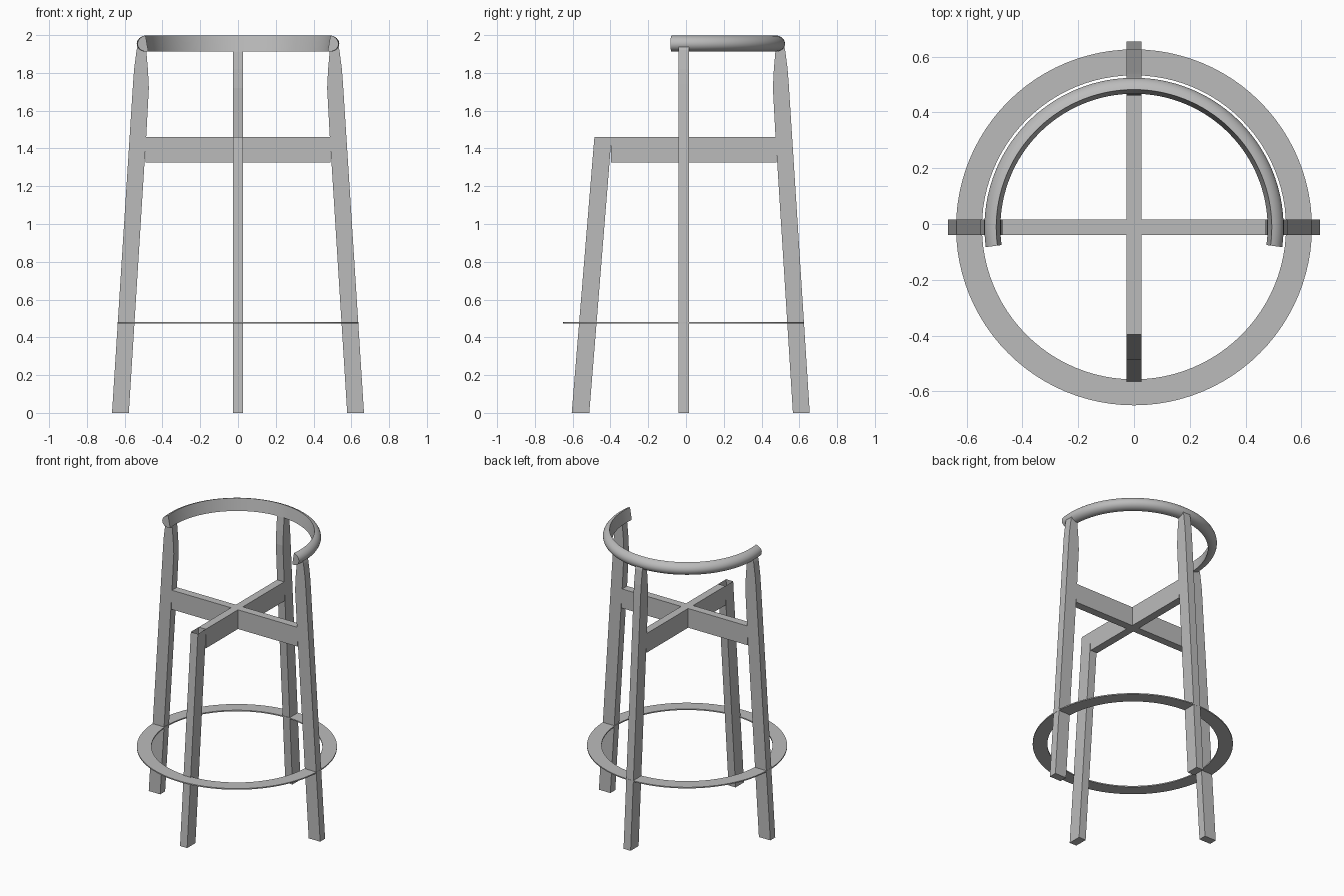
import bpy, bmesh, math
from mathutils import Matrix, Vector

if "Cube" in bpy.data.objects:
    bpy.data.objects.remove(bpy.data.objects["Cube"])

CENTRE = Vector((0, -0.012, 0))
WIDTH = 0.055

grey = bpy.data.materials.new("neutral_grey")
grey.use_nodes = True
grey.diffuse_color = (0.5, 0.5, 0.5, 1)
grey.node_tree.nodes["Principled BSDF"].inputs["Base Color"].default_value = (0.5, 0.5, 0.5, 1)


def finish(name, bm):
    bmesh.ops.translate(bm, verts=bm.verts, vec=CENTRE)
    mesh = bpy.data.meshes.new(name)
    bm.to_mesh(mesh)
    bm.free()
    mesh.materials.append(grey)
    obj = bpy.data.objects.new(name, mesh)
    bpy.context.collection.objects.link(obj)
    return obj


def slab(name, profile, angle, open_top=False):
    """Extrude a (radius, height) outline to the timber width and turn it about z."""
    bm = bmesh.new()
    face = bm.faces.new([bm.verts.new((r, -WIDTH / 2, z)) for r, z in profile])
    extruded = bmesh.ops.extrude_face_region(bm, geom=[face])["geom"]
    moved = [v for v in extruded if isinstance(v, bmesh.types.BMVert)]
    bmesh.ops.translate(bm, verts=moved, vec=(0, WIDTH, 0))
    bmesh.ops.recalc_face_normals(bm, faces=bm.faces)
    if open_top:
        top = max(bm.faces, key=lambda f: f.calc_center_median().z)
        bmesh.ops.delete(bm, geom=[top], context="FACES")
    bmesh.ops.rotate(bm, verts=bm.verts, matrix=Matrix.Rotation(math.radians(angle), 3, "Z"))
    return finish(name, bm)


def sweep(name, profile, start, end, steps):
    """Turn a closed (radius, height) section about z, capping a partial turn."""
    full = end - start >= 360
    bm = bmesh.new()
    rings = []
    for i in range(steps if full else steps + 1):
        a = math.radians(start + (end - start) * i / steps)
        rings.append([bm.verts.new((r * math.cos(a), r * math.sin(a), z)) for r, z in profile])
    n = len(profile)
    for i in range(steps):
        a, b = rings[i], rings[(i + 1) % len(rings)]
        for j in range(n):
            k = (j + 1) % n
            bm.faces.new((a[j], b[j], b[k], a[k]))
    if not full:
        bm.faces.new(rings[0])
        bm.faces.new(rings[-1])
    bmesh.ops.recalc_face_normals(bm, faces=bm.faces)
    obj = finish(name, bm)
    bpy.ops.object.select_all(action="DESELECT")
    obj.select_set(True)
    bpy.context.view_layer.objects.active = obj
    bpy.ops.object.shade_smooth_by_angle(angle=math.radians(35))
    return obj


# Tall legs that rise to the back rail
tall = [(0.578, 0), (0.667, 0), (0.556, 1.74), (0.55, 1.82), (0.537, 1.92), (0.526, 1.96),
        (0.494, 1.96), (0.485, 1.91), (0.477, 1.82), (0.472, 1.72), (0.486, 1.46), (0.495, 1.325)]
for name, angle in (("left_leg", 0), ("back_leg", 90), ("right_leg", 180)):
    slab(name, tall, angle)

# Short front leg, hollow at the top
slab("front_leg", [(0.5, 0), (0.593, 0), (0.473, 1.46), (0.383, 1.46), (0.393, 1.325)],
     -90, open_top=True)

# Crossed seat supports
slab("side_crossbar", [(-0.49, 1.325), (0.49, 1.325), (0.49, 1.46), (-0.49, 1.46)], 0)
slab("front_back_crossbar", [(-0.385, 1.325), (0.49, 1.325), (0.49, 1.46), (-0.385, 1.46)], 90)

# Flat circular footrest
sweep("footrest_ring", [(0.545, 0.474), (0.638, 0.474), (0.638, 0.482), (0.545, 0.482)], 0, 360, 96)

# Curved back rail: flat leaning inner face, rounded outer side
inner_top, inner_low = Vector((0.494, 1.998)), Vector((0.479, 1.914))
mid, half = (inner_top + inner_low) / 2, (inner_top - inner_low) / 2
out = Vector((half.y, -half.x)).normalized() * 0.05
section = [mid + half * math.cos(t) + out * math.sin(t)
           for t in (math.pi * i / 14 for i in range(15))]
sweep("back_rail", [tuple(p) for p in section], -7.6, 187.6, 72)
